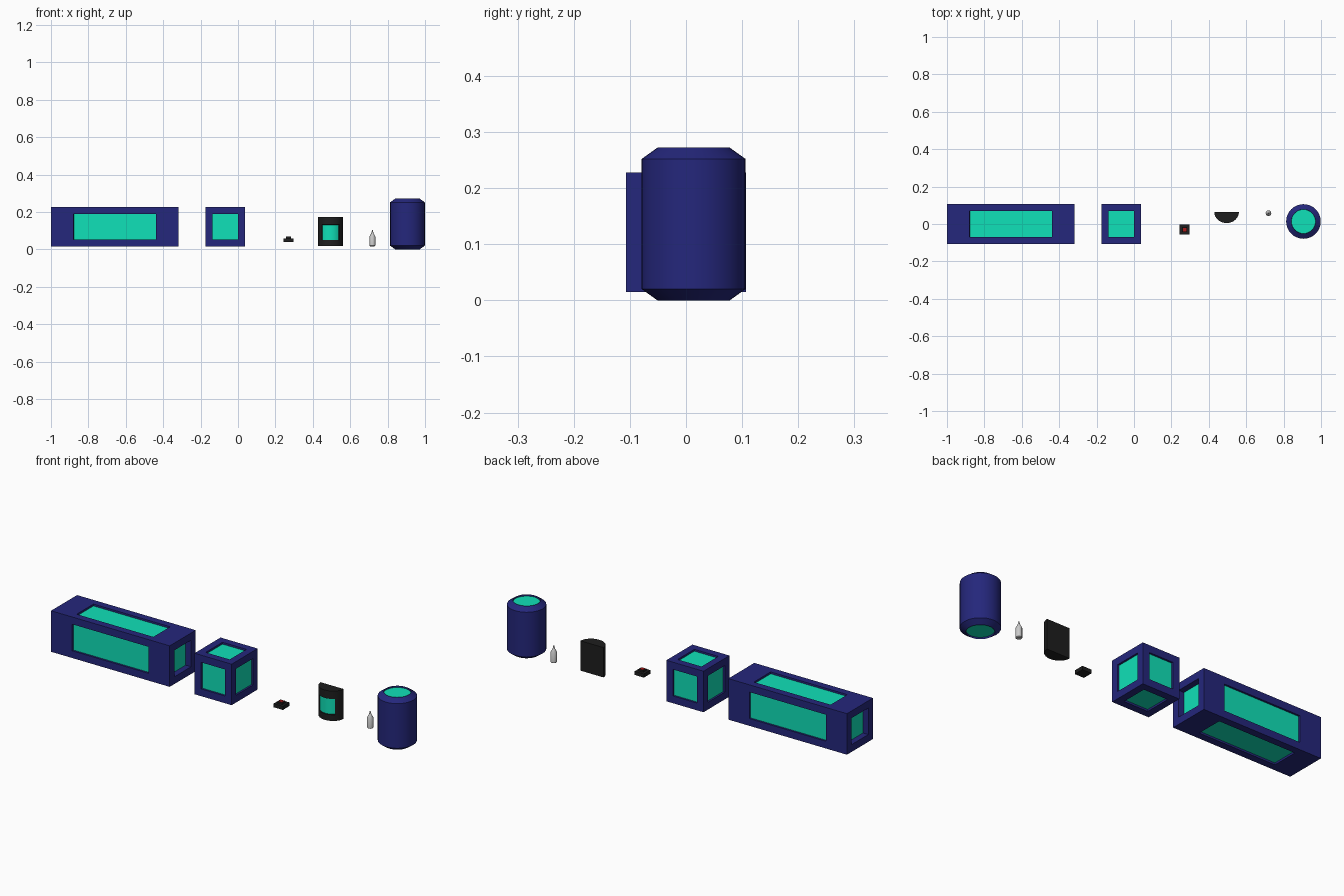
import bpy, bmesh, math
from mathutils import Vector

if "Cube" in bpy.data.objects:
    bpy.data.objects.remove(bpy.data.objects["Cube"])


def material(name, rgb):
    m = bpy.data.materials.new(name)
    m.diffuse_color = (*rgb, 1)
    m.use_nodes = True
    m.node_tree.nodes["Principled BSDF"].inputs["Base Color"].default_value = m.diffuse_color
    return m


NAVY = material("navy", (0.018, 0.02, 0.2))
TEAL = material("teal", (0.005, 0.75, 0.48))
BLACK = material("black", (0.013, 0.013, 0.013))
RED = material("red", (0.4, 0.01, 0.01))


def finish(bm, name, loc, mats=(), smooth=False):
    bmesh.ops.recalc_face_normals(bm, faces=bm.faces)
    me = bpy.data.meshes.new(name)
    bm.to_mesh(me)
    bm.free()
    for m in mats:
        me.materials.append(m)
    ob = bpy.data.objects.new(name, me)
    ob.location = loc
    bpy.context.collection.objects.link(ob)
    if smooth:
        bpy.ops.object.select_all(action='DESELECT')
        ob.select_set(True)
        bpy.context.view_layer.objects.active = ob
        bpy.ops.object.shade_smooth_by_angle(angle=math.radians(30))
    return ob


def panel_crate(name, loc, size, stretch):
    """Cube with a recessed coloured panel on all six faces, stretched along x."""
    bm = bmesh.new()
    bmesh.ops.create_cube(bm, size=size)
    panels = list(bm.faces)
    bmesh.ops.inset_individual(bm, faces=panels, thickness=size / 4)
    bmesh.ops.inset_individual(bm, faces=panels, thickness=0.0003, depth=-size * 0.045)
    for f in panels:
        f.material_index = 1
    bmesh.ops.scale(bm, vec=(stretch, 1, 1), verts=bm.verts)
    finish(bm, name, loc, (NAVY, TEAL))


def lathe(name, loc, profile, steps, mats=(), cap=None):
    """Spin (radius, z) points about z; cap is the material index of profile ends."""
    bm = bmesh.new()
    rings = [[bm.verts.new((r * math.cos(2 * math.pi * i / steps),
                            r * math.sin(2 * math.pi * i / steps), z))
              for i in range(steps)] for r, z in profile]
    for a, b in zip(rings, rings[1:]):
        for i in range(steps):
            j = (i + 1) % steps
            bm.faces.new((a[i], a[j], b[j], b[i]))
    for ring in (rings[0], rings[-1]):
        f = bm.faces.new(ring)
        if cap is not None:
            f.material_index = cap
    finish(bm, name, loc, mats, smooth=True)


# Long crate and cube crate
panel_crate("long_crate", (-0.6585, 0, 0.121), 0.213, 3.2)
panel_crate("small_crate", (-0.0685, 0, 0.121), 0.213, 1)

# Push button: black base, raised collar and red cap
def box(name, loc, size, mat):
    bm = bmesh.new()
    bmesh.ops.create_cube(bm, size=1)
    bmesh.ops.scale(bm, vec=size, verts=bm.verts)
    finish(bm, name, loc, (mat,))


box("button_base", (0.271, -0.030, 0.0495), (0.053, 0.053, 0.019), BLACK)
box("button_collar", (0.271, -0.030, 0.0635), (0.027, 0.027, 0.009), BLACK)
box("button_cap", (0.271, -0.030, 0.0685), (0.019, 0.019, 0.002), RED)

# Half-round display with a recessed curved window, flat at the back
bm = bmesh.new()
levels = (0.018, 0.05, 0.132, 0.173)
n, rx, ry = 16, 0.066, 0.060
rows = [[bm.verts.new((-rx * math.cos(math.pi * i / n),
                       -ry * math.sin(math.pi * i / n), z))
         for i in range(n + 1)] for z in levels]
window = []
for k in range(3):
    for i in range(n):
        f = bm.faces.new((rows[k][i], rows[k][i + 1], rows[k + 1][i + 1], rows[k + 1][i]))
        if k == 1 and 4 <= i < 12:
            window.append(f)
    bm.faces.new((rows[k][n], rows[k][0], rows[k + 1][0], rows[k + 1][n]))
bm.faces.new(rows[0][::-1])
bm.faces.new(rows[-1])
bmesh.ops.recalc_face_normals(bm, faces=bm.faces)
bmesh.ops.inset_region(bm, faces=window, thickness=0.0003, depth=-0.006)
for f in window:
    f.material_index = 1
finish(bm, "curved_display", (0.495, 0.065, 0), (BLACK, TEAL), smooth=True)

# Small nozzle bottle
lathe("nozzle_bottle", (0.719, 0.058, 0),
      [(0.012, 0.017), (0.015, 0.020), (0.015, 0.070), (0.007, 0.086),
       (0.005, 0.090), (0.002, 0.104)], 20)

# Barrel with chamfered rims and recessed coloured ends
lathe("barrel", (0.906, 0.0135, 0),
      [(0.0642, 0.009), (0.0645, 0), (0.0925, 0.020),
       (0.0925, 0.252), (0.0645, 0.272), (0.0642, 0.263)], 32, (NAVY, TEAL), cap=1)
